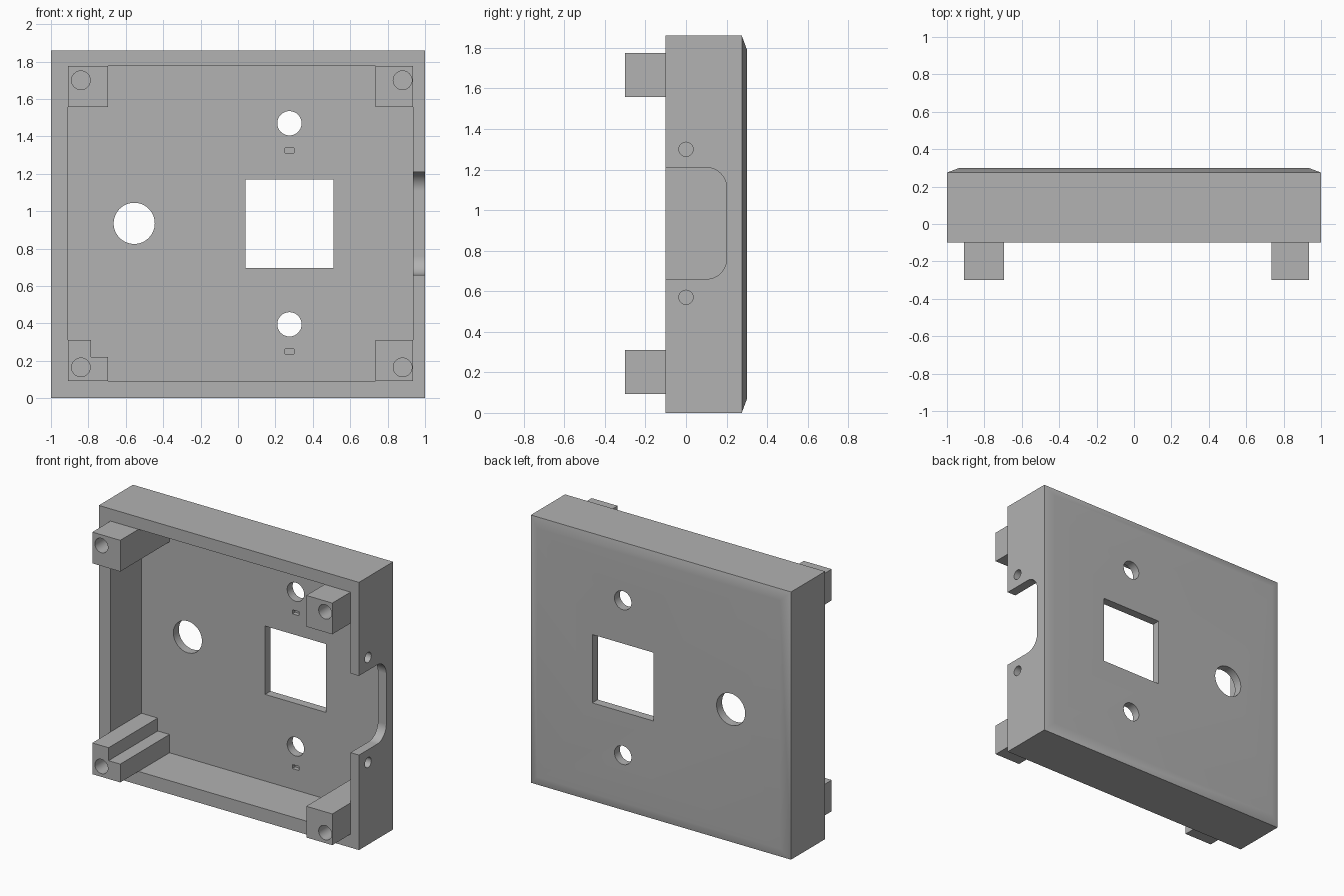
import bpy, bmesh, math
from mathutils import Vector

cube = bpy.data.objects.get("Cube")
if cube:
    bpy.data.objects.remove(cube, do_unlink=True)

grey = bpy.data.materials.new("plain grey")
grey.use_nodes = True
COLOUR = (0.445, 0.445, 0.445, 1)
grey.diffuse_color = COLOUR
grey.node_tree.nodes["Principled BSDF"].inputs["Base Color"].default_value = COLOUR

HEIGHT, RIM, FLOOR, BACK, POST_FRONT = 1.86, -0.1, 0.24, 0.3, -0.3


def rect(a0, a1, b0, b1):
    return [(a0, b0), (a1, b0), (a1, b1), (a0, b1)]


def circle(a, b, r, n=48):
    return [(a + r * math.cos(math.tau * i / n), b + r * math.sin(math.tau * i / n))
            for i in range(n)]


def prism(name, outline, start, end, axis="y"):
    """Extrude an outline: (x, z) points along y, or (y, z) points along x."""
    def place(p, d):
        return Vector((p[0], d, p[1]) if axis == "y" else (d, p[0], p[1]))
    bm = bmesh.new()
    face = bm.faces.new([bm.verts.new(place(p, start)) for p in outline])
    ext = bmesh.ops.extrude_face_region(bm, geom=[face])
    moved = [v for v in ext["geom"] if isinstance(v, bmesh.types.BMVert)]
    offset = place((0, 0), end - start)
    bmesh.ops.translate(bm, verts=moved, vec=offset)
    bmesh.ops.recalc_face_normals(bm, faces=bm.faces)
    mesh = bpy.data.meshes.new(name)
    bm.to_mesh(mesh)
    bm.free()
    mesh.materials.append(grey)
    obj = bpy.data.objects.new(name, mesh)
    bpy.context.collection.objects.link(obj)
    return obj


def activate(obj):
    bpy.ops.object.select_all(action="DESELECT")
    obj.select_set(True)
    bpy.context.view_layer.objects.active = obj


def cut(obj, cutter):
    activate(obj)
    mod = obj.modifiers.new("cut", "BOOLEAN")
    mod.operation, mod.solver, mod.object = "DIFFERENCE", "EXACT", cutter
    bpy.ops.object.modifier_apply(modifier=mod.name)
    bpy.data.objects.remove(cutter, do_unlink=True)


def smooth(obj):
    activate(obj)
    bpy.ops.object.shade_smooth_by_angle(angle=math.radians(30))


# Housing block with a shallow chamfer round the back
housing = prism("housing", rect(-1, 1, 0, HEIGHT), RIM, 0.275)
bm = bmesh.new()
bm.from_mesh(housing.data)
back = max(bm.faces, key=lambda f: f.calc_center_median().y)
bmesh.ops.inset_region(bm, faces=[back], thickness=0.095)
for v in back.verts:
    v.co.y = BACK
bm.to_mesh(housing.data)
bm.free()

# Cavity open to the front
cut(housing, prism("cavity", rect(-0.91, 0.935, 0.093, 1.775), RIM - 0.1, FLOOR))

# Openings through the back panel
for outline in (rect(0.04, 0.51, 0.695, 1.17), circle(-0.555, 0.935, 0.11),
                circle(0.275, 1.47, 0.065), circle(0.275, 0.395, 0.065)):
    cut(housing, prism("opening", outline, FLOOR - 0.1, BACK + 0.1))

# Small blind slots in the panel floor
for z in (1.325, 0.25):
    cut(housing, prism("slot", rect(0.25, 0.3, z - 0.014, z + 0.014),
                       FLOOR - 0.1, FLOOR + 0.03))

# Rounded side notch with a hole above and below
low, high, deep, r = 0.66, 1.21, 0.2, 0.1
notch = [(RIM - 0.1, high), (RIM - 0.1, low)]
for centre, start in ((low + r, -90), (high - r, 0)):
    for i in range(13):
        a = math.radians(start + 7.5 * i)
        notch.append((deep - r + r * math.cos(a), centre + r * math.sin(a)))
cut(housing, prism("notch", notch, 0.9, 1.1, "x"))
for z in (1.3, 0.57):
    cut(housing, prism("side_hole", circle(0, z, 0.035, 32), 0.9, 1.1, "x"))

smooth(housing)
weighted = housing.modifiers.new("flat panels", "WEIGHTED_NORMAL")
weighted.keep_sharp = True

# Corner posts with blind screw holes; the lower right one is stepped
step = [(-0.91, 0.093), (-0.695, 0.093), (-0.695, 0.22),
        (-0.785, 0.22), (-0.785, 0.31), (-0.91, 0.31)]
posts = {
    "upper_right_post": (rect(-0.91, -0.695, 1.558, 1.775), -0.84, 1.7),
    "upper_left_post": (rect(0.735, 0.935, 1.558, 1.775), 0.88, 1.7),
    "lower_right_post": (step, -0.84, 0.165),
    "lower_left_post": (rect(0.735, 0.935, 0.093, 0.31), 0.88, 0.165),
}
for name, (outline, x, z) in posts.items():
    post = prism(name, outline, POST_FRONT, FLOOR)
    cut(post, prism("screw_hole", circle(x, z, 0.05, 32), POST_FRONT - 0.1, 0.1))
    smooth(post)
